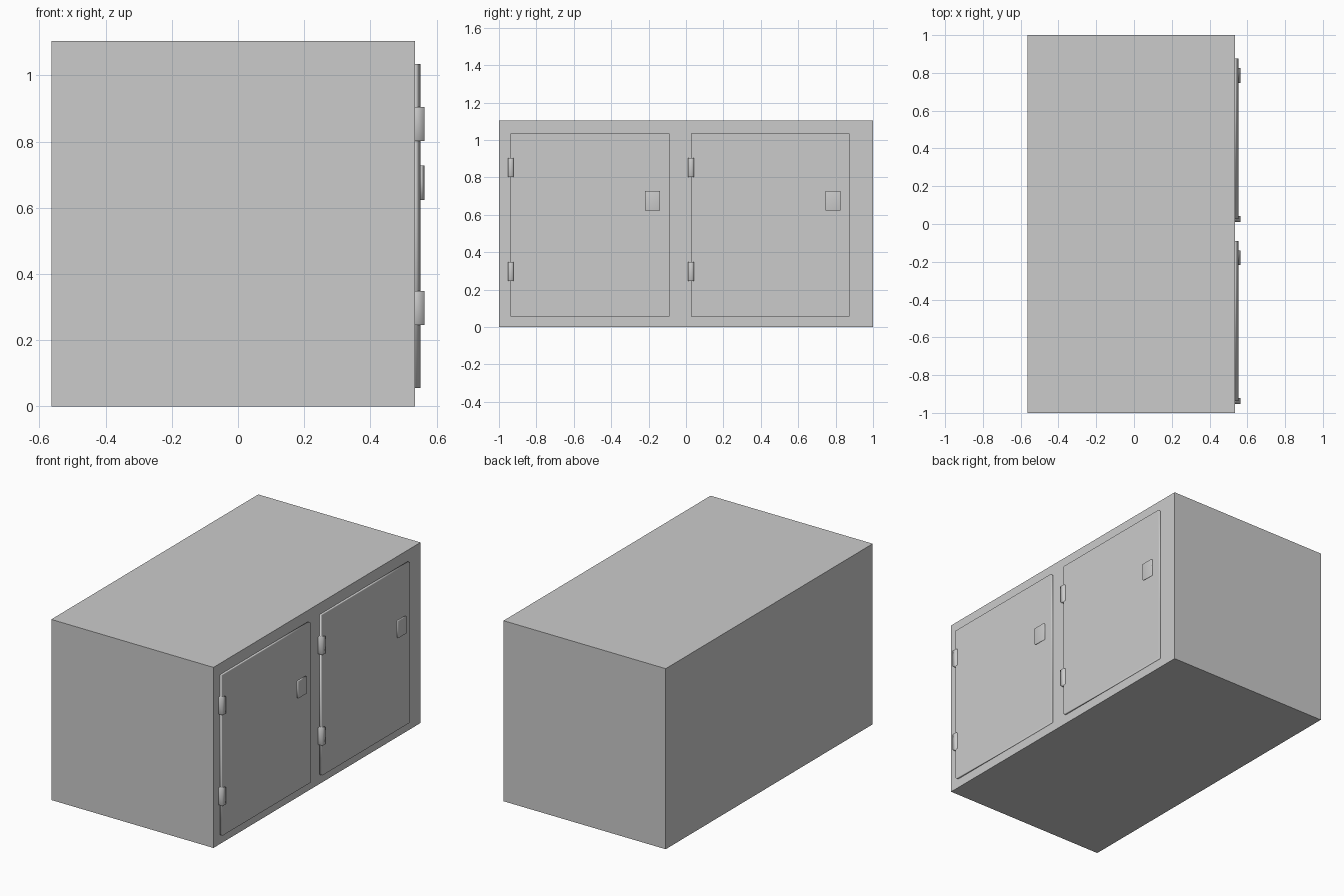
import bpy, bmesh

if "Cube" in bpy.data.objects:
    bpy.data.objects.remove(bpy.data.objects["Cube"])


def box(name, x, y, z, soft=False):
    """Box from (min, max) ranges; soft plates have no hidden back and softened shading."""
    bm = bmesh.new()
    bmesh.ops.create_cube(bm, size=1)
    for v in bm.verts:
        v.co = [r[0] if c < 0 else r[1] for c, r in zip(v.co, (x, y, z))]
    if soft:
        back = [f for f in bm.faces if f.normal.x < -0.5]
        bmesh.ops.delete(bm, geom=back, context='FACES_ONLY')
    me = bpy.data.meshes.new(name)
    bm.to_mesh(me)
    bm.free()
    ob = bpy.data.objects.new(name, me)
    bpy.context.collection.objects.link(ob)
    if soft:
        me.shade_smooth()
        mod = ob.modifiers.new("weighted_normals", 'WEIGHTED_NORMAL')
        mod.weight = 100
    return ob


FACE, DOOR, OUTER = 0.534, 0.552, 0.563

# Cabinet body
box("cabinet_body", (-0.563, FACE), (-1, 1), (0, 1.104))

# Two doors, each with a pair of hinges and a latch
for side, y in (("left", -0.937), ("right", 0.027)):
    box(f"{side}_door", (FACE, DOOR), (y, y + 0.848), (0.056, 1.035), True)
    for level, z in (("lower", 0.246), ("upper", 0.801)):
        box(f"{side}_{level}_hinge", (FACE, OUTER), (y - 0.016, y + 0.016), (z, z + 0.103), True)
    box(f"{side}_latch", (DOOR, OUTER), (y + 0.719, y + 0.798), (0.624, 0.727), True)
